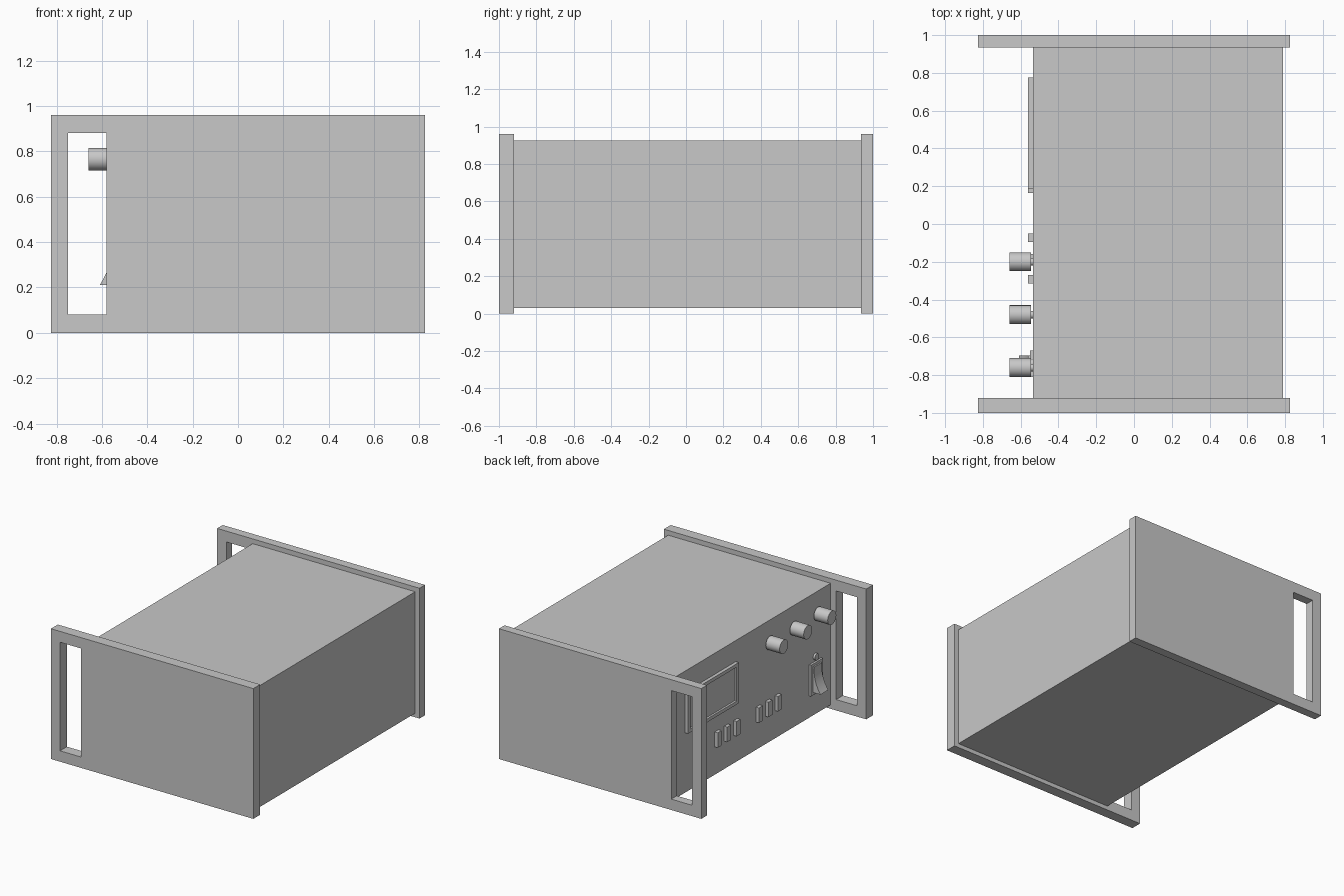
import bpy, bmesh, math
from mathutils import Matrix, Vector

cube = bpy.data.objects.get("Cube")
if cube:
    bpy.data.objects.remove(cube, do_unlink=True)

grey = bpy.data.materials.new("light_grey")
grey.use_nodes = True
grey.diffuse_color = (0.58, 0.58, 0.58, 1)
grey.node_tree.nodes["Principled BSDF"].inputs["Base Color"].default_value = (0.58, 0.58, 0.58, 1)

PANEL = -0.535  # plane of the control panel


def finish(name, bm, smooth=False):
    bmesh.ops.recalc_face_normals(bm, faces=bm.faces)
    mesh = bpy.data.meshes.new(name)
    bm.to_mesh(mesh)
    bm.free()
    mesh.materials.append(grey)
    obj = bpy.data.objects.new(name, mesh)
    bpy.context.collection.objects.link(obj)
    if smooth:
        bpy.ops.object.select_all(action='DESELECT')
        obj.select_set(True)
        bpy.context.view_layer.objects.active = obj
        bpy.ops.object.shade_smooth_by_angle(angle=math.radians(35))


def box(name, x, y, z):
    bm = bmesh.new()
    size = Vector((x[1] - x[0], y[1] - y[0], z[1] - z[0]))
    mid = Vector((sum(x), sum(y), sum(z))) / 2
    bmesh.ops.create_cube(bm, size=1, matrix=Matrix.LocRotScale(mid, None, size))
    finish(name, bm)


def framed(name, outer, inner, depth, place):
    """Rectangular plate with a rectangular opening; place maps (u, v, depth) to a point."""
    bm = bmesh.new()

    def loop(rect, d):
        u0, u1, v0, v1 = rect
        return [bm.verts.new(place(u, v, d)) for u, v in ((u0, v0), (u1, v0), (u1, v1), (u0, v1))]

    loops = [loop(outer, depth[0]), loop(outer, depth[1]), loop(inner, depth[1]), loop(inner, depth[0])]
    for k in range(4):
        a, b = loops[k], loops[(k + 1) % 4]
        for i in range(4):
            j = (i + 1) % 4
            bm.faces.new((a[i], a[j], b[j], b[i]))
    finish(name, bm)


def disc(name, y, z, radius, x0, x1):
    bm = bmesh.new()
    place = Matrix.Translation(((x0 + x1) / 2, y, z)) @ Matrix.Rotation(math.pi / 2, 4, 'Y')
    bmesh.ops.create_cone(bm, cap_ends=True, segments=40, radius1=radius, radius2=radius,
                          depth=abs(x1 - x0), matrix=place)
    finish(name, bm, smooth=True)


# Case and the two end plates with grip openings
box("case_body", (PANEL, 0.79), (-0.92, 0.935), (0.03, 0.925))
for name, depth in (("front_plate", (-1, -0.92)), ("back_plate", (0.935, 1))):
    framed(name, (-0.825, 0.825, 0, 0.96), (-0.75, -0.58, 0.08, 0.88), depth,
           lambda u, v, d: (u, d, v))


def on_panel(u, v, d):
    return (d, u, v)


# Display with raised rim
framed("display_rim", (0.185, 0.775, 0.47, 0.77), (0.21, 0.75, 0.495, 0.745), (PANEL, -0.56), on_panel)
box("display_screen", (-0.545, PANEL), (0.21, 0.75), (0.495, 0.745))

# Two groups of three push buttons
for group, start in (("back", 0.4075), ("front", -0.0725)):
    for i in range(3):
        y = start - 0.11 * i
        box(f"{group}_button_{i + 1}", (-0.56, PANEL), (y - 0.0225, y + 0.0225), (0.235, 0.345))

# Rotary knobs on short shafts
for i in range(3):
    y = -0.2 - 0.28 * i
    disc(f"knob_shaft_{i + 1}", y, 0.765, 0.02, PANEL, -0.545)
    disc(f"knob_{i + 1}", y, 0.765, 0.05, -0.545, -0.658)

# Power switch: rim, concave rocker and lamp
framed("switch_rim", (-0.81, -0.67, 0.19, 0.42), (-0.785, -0.695, 0.21, 0.40), (PANEL, -0.55), on_panel)
bm = bmesh.new()
profile = [(PANEL, 0.40), (PANEL, 0.21)]
for i in range(13):
    t = i / 12
    profile.append((-0.61 + 0.05 * t + 0.075 * t * (1 - t), 0.21 + 0.19 * t))
rocker = bm.faces.new([bm.verts.new((x, -0.785, z)) for x, z in profile])
side = bmesh.ops.extrude_face_region(bm, geom=[rocker])["geom"]
bmesh.ops.translate(bm, vec=(0, 0.09, 0), verts=[v for v in side if isinstance(v, bmesh.types.BMVert)])
finish("switch_rocker", bm, smooth=True)
disc("switch_lamp", -0.74, 0.455, 0.024, PANEL, -0.55)
